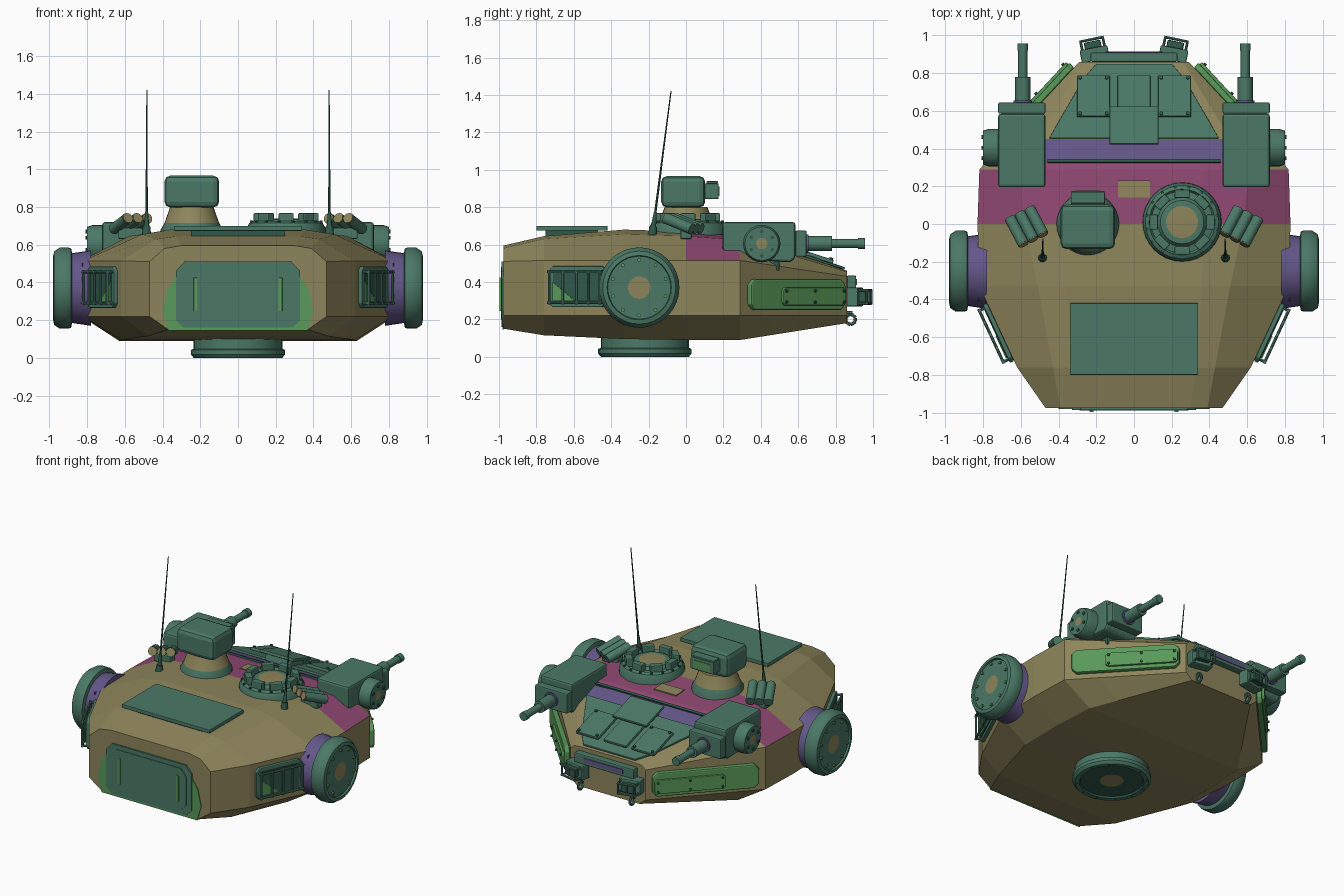
import bpy, bmesh
from math import pi, cos, sin, atan2
from mathutils import Matrix, Vector

if "Cube" in bpy.data.objects:
    bpy.data.objects.remove(bpy.data.objects["Cube"])

COLOURS = {"tan": (.27, .235, .105), "green": (.07, .19, .135), "pink": (.28, .065, .17),
           "purple": (.125, .095, .25), "bright_green": (.10, .32, .10),
           "dark_green": (.03, .10, .07)}
MATS = {}
for n, c in COLOURS.items():
    m = bpy.data.materials.new(n)
    m.use_nodes = True
    m.diffuse_color = (*c, 1)
    m.node_tree.nodes["Principled BSDF"].inputs["Base Color"].default_value = (*c, 1)
    MATS[n] = m
NAMES = list(COLOURS)
ROUND = []


# ---- helpers: all geometry is baked in world space so mirroring is simple
def finish(name, bm, M=Matrix(), mat=None, bevel=0, mirror=False, smooth=False):
    bmesh.ops.recalc_face_normals(bm, faces=bm.faces)
    bm.transform(M)
    me = bpy.data.meshes.new(name)
    if mat:
        me.materials.append(MATS[mat])
    else:
        for n in NAMES:
            me.materials.append(MATS[n])
    bm.to_mesh(me)
    bm.free()
    ob = bpy.data.objects.new(name, me)
    bpy.context.collection.objects.link(ob)
    if bevel:
        b = ob.modifiers.new("bevel", "BEVEL")
        b.width, b.segments = bevel, 2
    if mirror:
        ob.modifiers.new("mirror", "MIRROR")
    if smooth:
        ROUND.append(ob)
    return ob


def basis(origin, u, v):
    u, v = Vector(u).normalized(), Vector(v).normalized()
    return Matrix.Translation(origin) @ Matrix((u, v, u.cross(v))).transposed().to_4x4()


def box(name, loc, size, mat="green", M=Matrix(), bevel=.008, mirror=False):
    bm = bmesh.new()
    bmesh.ops.create_cube(bm, size=1, matrix=Matrix.Translation(loc) @ Matrix.Diagonal((*size, 1)))
    return finish(name, bm, M, mat, bevel, mirror)


def prism(name, pts, depth, M, mat="green", bevel=0, mirror=False):
    bm = bmesh.new()
    f = bm.faces.new([bm.verts.new((x, y, 0)) for x, y in pts])
    ext = bmesh.ops.extrude_face_region(bm, geom=[f])["geom"]
    bmesh.ops.translate(bm, vec=(0, 0, depth), verts=[e for e in ext if isinstance(e, bmesh.types.BMVert)])
    return finish(name, bm, M, mat, bevel, mirror)


def lathe(name, profile, mats, M, mirror=False, steps=32):
    bm = bmesh.new()
    rings = [[bm.verts.new((r * cos(2 * pi * i / steps), r * sin(2 * pi * i / steps), h))
              for i in range(steps)] for r, h in profile]
    for k, (a, b) in enumerate(zip(rings, rings[1:])):
        for i in range(steps):
            j = (i + 1) % steps
            bm.faces.new((a[i], a[j], b[j], b[i])).material_index = NAMES.index(mats[k])
    bmesh.ops.remove_doubles(bm, verts=bm.verts, dist=1e-5)
    return finish(name, bm, M, None, 0, mirror, True)


def rods(name, pairs, r1, r2=None, mat="green", M=Matrix(), mirror=False, sides=12):
    bm = bmesh.new()
    for p, q in pairs:
        p, q = Vector(p), Vector(q)
        R = (q - p).to_track_quat("Z", "Y").to_matrix().to_4x4()
        bmesh.ops.create_cone(bm, cap_ends=True, segments=sides, radius1=r1, radius2=r1 if r2 is None else r2,
                              depth=(q - p).length, matrix=Matrix.Translation((p + q) / 2) @ R)
    return finish(name, bm, M, mat, 0, mirror, True)


def bolts(name, pts, z, M, r=.01, mat="dark_green", mirror=False):
    return rods(name, [((x, y, z - .005), (x, y, z + .008)) for x, y in pts], r, None, mat, M, mirror, 8)


def circle(r, n):
    return [(r * cos(2 * pi * (i + .5) / n), r * sin(2 * pi * (i + .5) / n)) for i in range(n)]


# ---- hull: cross-sections lofted front to back (half-width, height pairs)
SECTIONS = [
    (-.975, [(.37, .15), (.47, .22), (.47, .51), (.39, .58), (.3, .595)]),
    (-.76, [(.48, .115), (.62, .22), (.62, .515), (.43, .63), (.33, .645)]),
    (-.33, [(.62, .095), (.82, .22), (.82, .515), (.51, .655), (.36, .68)]),
    (0, [(.63, .09), (.83, .22), (.83, .515), (.58, .645), (.37, .67)]),
    (.29, [(.61, .09), (.82, .22), (.82, .515), (.61, .625), (.37, .645)]),
    (.86, [(.24, .18), (.29, .22), (.29, .43), (.26, .455), (.18, .46)])]
bm = bmesh.new()
rings = [[bm.verts.new((x, y, z)) for x, z in pts] + [bm.verts.new((-x, y, z)) for x, z in reversed(pts)]
         for y, pts in SECTIONS]
for a, b in zip(rings, rings[1:]):
    for i in range(len(a)):
        j = (i + 1) % len(a)
        bm.faces.new((a[i], a[j], b[j], b[i]))
bm.faces.new(rings[0])
bm.faces.new(rings[-1])
for cut in (.33, .45):
    bmesh.ops.bisect_plane(bm, geom=bm.verts[:] + bm.edges[:] + bm.faces[:],
                           plane_co=(0, cut, 0), plane_no=(0, 1, 0))
bmesh.ops.recalc_face_normals(bm, faces=bm.faces)
for f in bm.faces:
    y = f.calc_center_median().y
    if f.normal.z > .88 and 0 < y < .45:
        f.material_index = NAMES.index("pink" if y < .33 else "purple")
finish("hull", bm)

# ---- front door and roof hatch plates
FRONT = basis((0, -.974, 0), (1, 0, 0), (0, 0, 1))


def symmetric(half):
    return half + [(-x, y) for x, y in reversed(half)]


prism("front_lower_plate", symmetric([(.37, .145), (.4, .25), (.375, .36), (.33, .43)]), .006, FRONT, "bright_green")
prism("front_door", symmetric([(.29, .16), (.33, .2), (.33, .46), (.285, .51)]), .012, FRONT)
prism("front_door_panel", symmetric([(.26, .2), (.29, .23), (.29, .43), (.25, .48)]), .016, FRONT)
box("front_door_grips", (.225, -.99, .335), (.02, .014, .18), "bright_green", bevel=.003, mirror=True)
box("roof_plate", (0, -.61, .687), (.68, .38, .026), bevel=.004)
box("roof_plate_riser", (0, -.61, .655), (.5, .28, .05), "dark_green", bevel=0)
box("roof_patch", (0, .185, .657), (.17, .09, .008), "tan", Matrix.Rotation(-.05, 4, "X") @ Matrix.Translation((0, -.033, .008)), 0)

# ---- turret ring underneath
lathe("base_ring", [(0, .1), (.235, .1), (.235, .048), (.25, .042), (.25, .018), (.235, .0), (.205, .0),
                    (.2, .012), (.075, .012), (0, .012)],
      ["green"] * 6 + ["dark_green", "dark_green", "tan"], Matrix.Translation((0, -.22, 0)))
bolts("base_ring_bolts", circle(.222, 12), .003, Matrix.Translation((0, -.22, 0)), .008)

# ---- side wheels
WHEEL = basis((0, -.25, .37), (0, 1, 0), (0, 0, 1))
lathe("side_wheels", [(0, .78), (.2, .78), (.185, .88), (.21, .885), (.215, .9), (.215, .945), (.195, .975),
                      (.172, .98), (.168, .968), (.06, .968), (0, .968)],
      ["purple"] * 2 + ["green"] * 7 + ["tan"], WHEEL, True)
bolts("wheel_bolts", circle(.148, 10), .971, WHEEL, .01, "bright_green", True)
prism("wheel_pink_patches", [(-.21, .13), (-.1, .145), (-.08, -.02), (-.17, 0)], .006,
      basis((.822, -.2, .37), (0, 1, 0), (0, 0, 1)), "pink", mirror=True)


# ---- side facets: local x along the hull edge, y up, z outward
def facet(a, b):
    a, b = Vector(a), Vector(b)
    return basis((a + b) / 2, b - a, (0, 0, 1)), (b - a).length


def rounded(x0, x1, y0, y1, c):
    return [(x0 + c, y0), (x1 - c, y0), (x1, y0 + c), (x1, y1 - c), (x1 - c, y1), (x0 + c, y1), (x0, y1 - c), (x0, y0 + c)]


RACK, L = facet((.62, -.76, 0), (.82, -.33, 0))
prism("rack_plates", rounded(-.2, .14, .265, .485, .025), .025, RACK, "green", .006, True)
prism("rack_panels", rounded(-.17, .11, .29, .46, .01), .03, RACK, "dark_green", 0, True)
prism("rack_markings", [(-.17, .3), (-.04, .3), (-.17, .4)], .034, RACK, "bright_green", 0, True)
rods("rack_rails", [((-.19, z, .055), (.13, z, .055)) for z in (.29, .455)] +
     [((x, .28, .055), (x, .465, .055)) for x in (-.18, -.1, -.02, .05, .12)] +
     [((x, z, .01), (x, z, .055)) for x in (-.18, .12) for z in (.29, .455)], .008, mirror=True, M=RACK, sides=8)

REAR, L = facet((.82, .29, 0), (.29, .86, 0))
prism("rear_side_panels", rounded(-.34, .35, .25, .415, .03), .035, REAR, "bright_green", .008, True)
prism("rear_side_covers", rounded(-.12, .34, .275, .37, .015), .05, REAR, "bright_green", .004, True)
bolts("rear_side_bolts", [(x, z) for x in (-.1, .11, .32) for z in (.292, .353)], .052, REAR, .008, mirror=True)

# ---- sloping rear deck
DECK = Matrix.Translation((0, .29, .645)) @ Matrix.Rotation(atan2(-.185, .57), 4, "X")
prism("deck_plate", symmetric([(.45, .17), (.27, .5), (.2, .585)]), .015, DECK, "green", .004)
box("deck_step", (0, .045, .003), (.92, .018, .016), "dark_green", DECK, 0)
for n, x in (("left", .215), ("middle", 0), ("right", -.215)):
    box(n + "_deck_panel", (x, .4, .022), (.175, .23, .022), M=DECK, bevel=.006)
bolts("deck_panel_bolts", [(s * x, y) for s in (1, -1) for x in (.145, .285) for y in (.3, .5)], .034, DECK)
box("deck_flap", (0, .225, .06), (.26, .21, .02), M=DECK, bevel=.005)
box("deck_flap_mount", (0, .225, .03), (.2, .15, .06), M=DECK)

# ---- rear bar, lamps with guards, towing eyes
box("rear_bar", (0, .885, .4), (.46, .05, .07))
box("rear_bar_strip", (0, .912, .4), (.3, .006, .03), "purple", bevel=0)
LAMP = Matrix.Translation((.215, .93, .32)) @ Matrix.Rotation(-.2, 4, "Z")
box("lamp_mounts", (0, -.03, 0), (.15, .07, .1), M=LAMP, mirror=True)
box("lamps", (0, .02, 0), (.09, .04, .06), "dark_green", LAMP, mirror=True)
rods("lamp_guards", [((-.065, .05, z), (.065, .05, z)) for z in (-.035, .035)] +
     [((x, .05, -.04), (x, .05, .04)) for x in (-.06, 0, .06)] +
     [((x, -.02, z), (x, .05, z)) for x in (-.06, .06) for z in (-.035, .035)], .007, M=LAMP, mirror=True, sides=8)
EYE = [Vector((.2, .88 + x, .2 + z)) for x, z in circle(.027, 10)]
rods("towing_eyes", [(EYE[i - 1], EYE[i]) for i in range(10)] + [((.2, .85, .235), (.2, .89, .235))],
     .009, mirror=True, sides=8)

# ---- gun pods
POD = basis((.47, 0, 0), (0, 1, 0), (0, 0, 1))
prism("gun_pods", [(.195, .57), (.25, .525), (.56, .505), (.585, .53), (.585, .72), (.195, .72)], .25, POD,
      "green", .014, True)
box("gun_flanges", (.595, .615, .605), (.25, .06, .14), mirror=True)
box("gun_pod_feet", (.58, .38, .52), (.12, .24, .12), "dark_green", mirror=True)
rods("gun_collars", [((.59, .63, .605), (.59, .655, .605))], .05, mat="purple", mirror=True, sides=20)
rods("gun_sleeves", [((.59, .65, .605), (.59, .78, .605))], .04, mirror=True, sides=20)
rods("gun_barrels", [((.59, .76, .605), (.59, .955, .605))], .024, mirror=True, sides=16)
rods("gun_muzzles", [((.59, .92, .605), (.59, .957, .605))], .029, mirror=True, sides=16)
PIVOT = basis((0, .405, .605), (0, 1, 0), (0, 0, 1))
lathe("gun_pivots", [(0, .7), (.1, .7), (.1, .77), (.09, .8), (.03, .8), (0, .8)],
      ["green"] * 4 + ["tan"], PIVOT, True, 24)
bolts("gun_pivot_bolts", circle(.065, 6), .8, PIVOT, .01, mirror=True)

# ---- sight tower on the right
SIGHT = Matrix.Translation((-.245, 0, 0))
lathe("sight_base", [(0, .63), (.168, .63), (.165, .68), (.145, .715), (.115, .8), (0, .8)],
      ["green", "green", "green", "tan", "tan"], SIGHT)
box("sight_head", (0, -.015, .882), (.29, .235, .168), M=SIGHT, bevel=.03)
box("sight_lens_housing", (0, .125, .885), (.18, .1, .085), M=SIGHT)
box("sight_lens", (0, .174, .885), (.13, .008, .05), "bright_green", SIGHT, 0)
box("sight_visor", (0, .14, .933), (.18, .06, .012), M=SIGHT, bevel=.003)

# ---- crew hatch on the left
HATCH = Matrix.Translation((.255, .01, 0))
lathe("crew_hatch", [(0, .62), (.212, .62), (.208, .69), (.195, .715), (.175, .725), (.165, .71), (.13, .715),
                     (.115, .735), (.085, .738), (0, .738)], ["green"] * 8 + ["tan"], HATCH)
for i in range(8):
    T = HATCH @ Matrix.Rotation(2 * pi * i / 8, 4, "Z")
    box("hatch_periscope_%d" % (i + 1), (.15, 0, .74), (.045, .08, .055), M=T, bevel=.006)
bolts("hatch_bolts", circle(.188, 16), .72, HATCH, .008)

# ---- smoke launchers: three tubes on each side
TUBES = []
for i in (-1, 0, 1):
    c = Vector((.57 + .052 * i, -.012 - .026 * i, .712))
    d = Vector((.036, .068, -.028))
    TUBES.append((c - d, c + d))
rods("smoke_tubes", TUBES, .03, mirror=True, sides=16)
rods("smoke_tube_caps", [(p, p + (p - q).normalized() * .006) for p, q in TUBES], .027, mat="tan", mirror=True, sides=16)
box("smoke_tube_mounts", (.57, 0, .66), (.13, .06, .06), mirror=True)

# ---- whip aerials
FOOT, TIP = Vector((.485, -.18, .65)), Vector((.483, -.08, 1.42))
rods("aerial_feet", [(FOOT, FOOT.lerp(TIP, .06))], .024, .02, "dark_green", mirror=True)
rods("aerial_bases", [(FOOT, FOOT.lerp(TIP, .16))], .018, .008, "dark_green", mirror=True)
rods("aerials", [(FOOT, TIP)], .007, .003, "dark_green", mirror=True, sides=8)

# ---- smooth shading on round parts
bpy.ops.object.select_all(action="DESELECT")
for ob in ROUND:
    ob.select_set(True)
bpy.context.view_layer.objects.active = ROUND[0]
bpy.ops.object.shade_smooth_by_angle(angle=.6)
